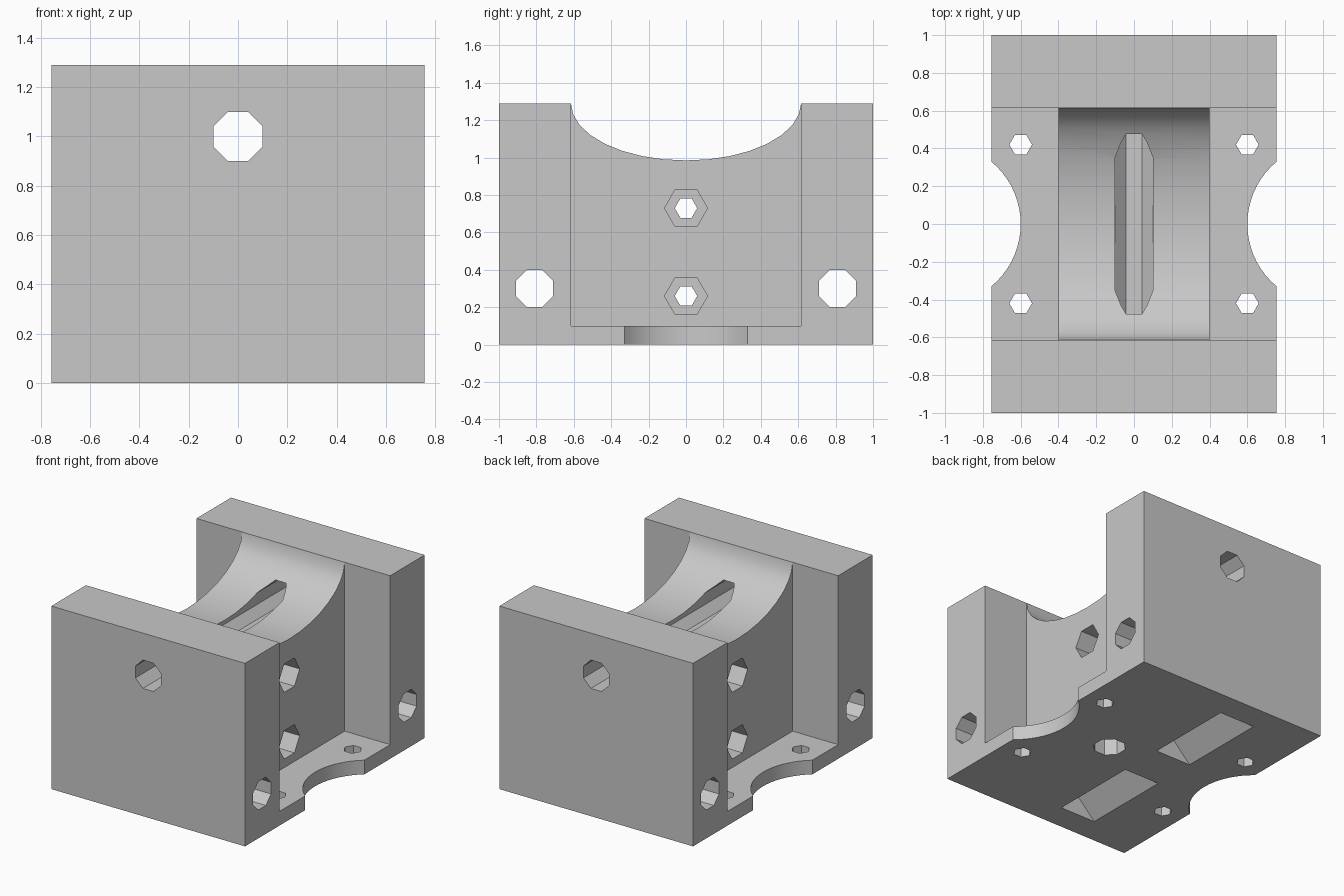
import bpy
import bmesh
from math import cos, sin, pi
from mathutils import Matrix, Vector

if "Cube" in bpy.data.objects:
    bpy.data.objects.remove(bpy.data.objects["Cube"], do_unlink=True)

HALF_X, HALF_Y, TOP = 0.755, 1.0, 1.29
SADDLE_Y, SADDLE_DROP = 0.615, 0.305
WEB_X, PLATE_Z = 0.4, 0.1

grey = bpy.data.materials.new("plain_grey")
grey.use_nodes = True
colour = (0.58, 0.58, 0.58, 1)
grey.diffuse_color = colour
grey.node_tree.nodes["Principled BSDF"].inputs["Base Color"].default_value = colour


def make_object(name, bm):
    bmesh.ops.recalc_face_normals(bm, faces=bm.faces)
    mesh = bpy.data.meshes.new(name)
    bm.to_mesh(mesh)
    bm.free()
    mesh.materials.append(grey)
    obj = bpy.data.objects.new(name, mesh)
    bpy.context.collection.objects.link(obj)
    return obj


def prism(name, points, axis, start, end):
    """Extrude a flat outline along an axis; points are the other two axes in order."""
    def place(p, t):
        co = list(p)
        co.insert("xyz".index(axis), t)
        return Vector(co)
    bm = bmesh.new()
    face = bm.faces.new([bm.verts.new(place(p, start)) for p in points])
    grown = bmesh.ops.extrude_face_region(bm, geom=[face])["geom"]
    moved = [v for v in grown if isinstance(v, bmesh.types.BMVert)]
    bmesh.ops.translate(bm, verts=moved, vec=place((0, 0), end - start))
    return make_object(name, bm)


def ring(centre, radius, sides, turn=0.0):
    return [(centre[0] + radius * cos(turn + 2 * pi * i / sides),
             centre[1] + radius * sin(turn + 2 * pi * i / sides)) for i in range(sides)]


def rect(a, b, c, d):
    return [(a, c), (b, c), (b, d), (a, d)]


def octagon(centre):
    return ring(centre, 0.108, 8, pi / 8)


# Body: side profile with the elliptical saddle
saddle = [(SADDLE_Y * cos(pi * i / 16), TOP - SADDLE_DROP * sin(pi * i / 16))
          for i in range(17)]
outline = [(-HALF_Y, 0), (HALF_Y, 0), (HALF_Y, TOP)] + saddle + [(-HALF_Y, TOP)]
body = prism("mount_block", outline, "x", -HALF_X, HALF_X)

cutters = []


def cut(*args):
    cutters.append(prism("cutter", *args))


for side in (-1, 1):
    # Side pockets and the curved notches in the base plate
    cut(rect(-SADDLE_Y - 0.001, SADDLE_Y + 0.001, PLATE_Z, 2), "x", side * WEB_X, side)
    cut(ring((side * 1.029, 0), 0.429, 64), "z", -0.1, 0.2)
    # Hexagonal nut recesses
    for z in (0.26, 0.73):
        cut(ring((0, z), 0.115, 6), "x", side * (WEB_X - 0.16), side * 0.5)
    # Cross holes through the end walls
    cut(octagon((side * 0.81, 0.3)), "x", -1, 1)
    # Base plate screw holes
    for y in (-0.42, 0.42):
        cut(ring((side * 0.6, y), 0.06, 6), "z", -0.1, 0.2)
    # Vee grooves underneath
    cut(ring((-0.2, 0), 0.14, 4), "y", side * 0.16, side * 0.81)

# Bolt holes through the web
for z in (0.26, 0.73):
    cut(ring((0, z), 0.06, 6), "x", -0.6, 0.6)
# Long hole through both walls, grooving the saddle
cut(octagon((0, 1.0)), "y", -1.2, 1.2)
# Locating hole underneath
cut(octagon((0.21, 0)), "z", -0.1, 0.15)

for cutter in cutters:
    cutter.hide_render = True
    mod = body.modifiers.new("cut", "BOOLEAN")
    mod.operation = "DIFFERENCE"
    mod.solver = "EXACT"
    mod.object = cutter

# Bake the cuts and discard the cutters
bpy.context.view_layer.update()
result = bpy.data.meshes.new_from_object(
    body.evaluated_get(bpy.context.evaluated_depsgraph_get()))
body.modifiers.clear()
body.data = result
result.materials.clear()
result.materials.append(grey)
for poly in result.polygons:
    poly.material_index = 0
for cutter in cutters:
    bpy.data.objects.remove(cutter, do_unlink=True)

bpy.ops.object.select_all(action="DESELECT")
body.select_set(True)
bpy.context.view_layer.objects.active = body
bpy.ops.object.shade_smooth_by_angle(angle=pi / 6)
